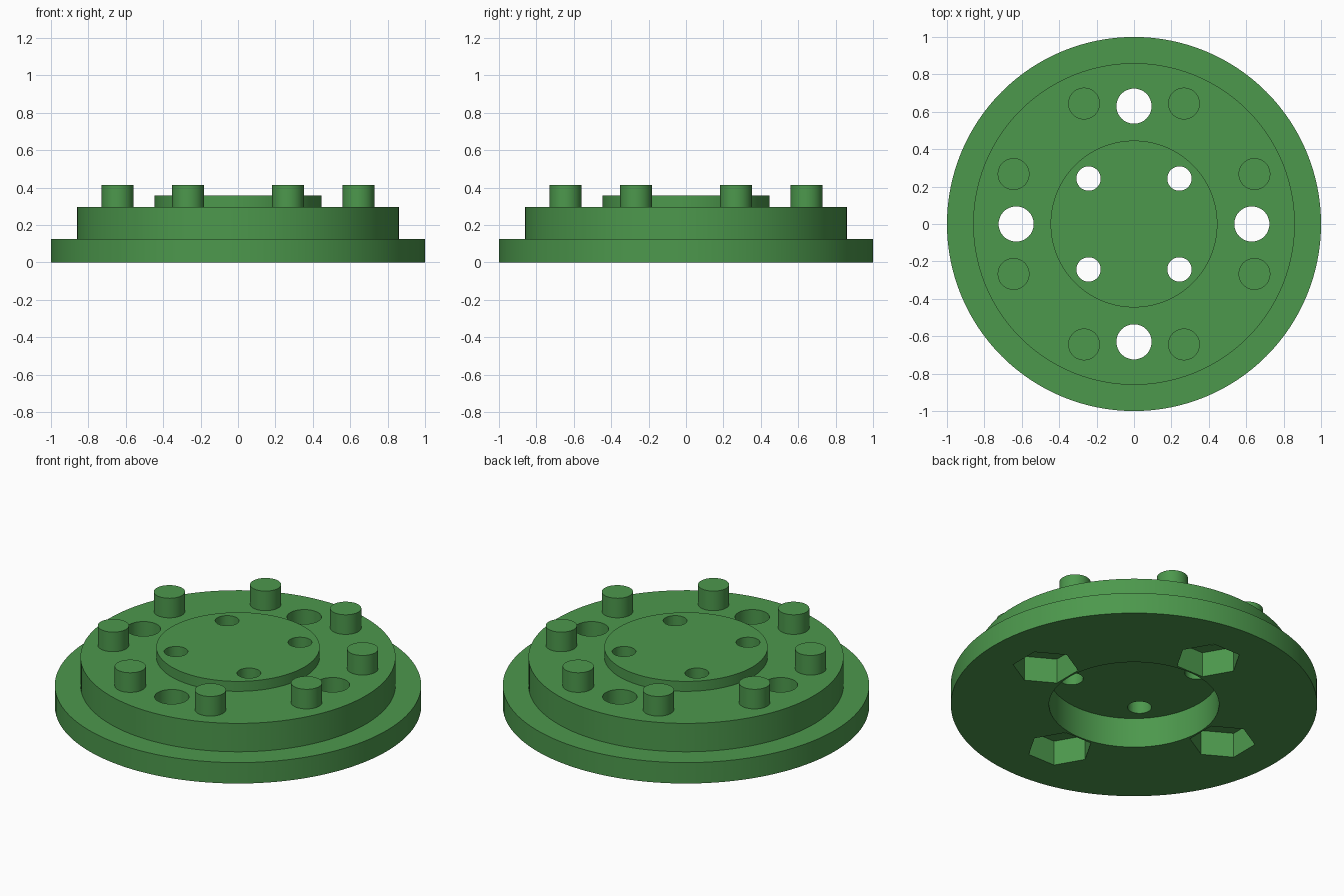
import bpy, bmesh, math
from mathutils import Matrix, Vector

if "Cube" in bpy.data.objects:
    bpy.data.objects.remove(bpy.data.objects["Cube"])

SEGMENTS = 128

green = bpy.data.materials.new("green")
green.diffuse_color = (0.073, 0.315, 0.073, 1)
green.use_nodes = True
green.node_tree.nodes["Principled BSDF"].inputs["Base Color"].default_value = green.diffuse_color


def finish(name, bm):
    """Turn a bmesh into a named green object."""
    bmesh.ops.recalc_face_normals(bm, faces=bm.faces)
    mesh = bpy.data.meshes.new(name)
    bm.to_mesh(mesh)
    bm.free()
    mesh.materials.append(green)
    obj = bpy.data.objects.new(name, mesh)
    bpy.context.collection.objects.link(obj)
    return obj


def prisms(name, spots, radius, z0, z1, sides):
    """Upright prisms; each spot is (x, y, turn)."""
    bm = bmesh.new()
    for x, y, turn in spots:
        place = Matrix.Translation((x, y, (z0 + z1) / 2)) @ Matrix.Rotation(turn, 4, 'Z')
        # aim the first corner along the local x axis
        part = bmesh.ops.create_cone(bm, cap_ends=True, segments=sides, radius1=radius,
                                     radius2=radius, depth=z1 - z0)["verts"]
        corner = math.atan2(part[0].co.y, part[0].co.x)
        bmesh.ops.transform(bm, matrix=place @ Matrix.Rotation(-corner, 4, 'Z'), verts=part)
    return finish(name, bm)


def smooth(obj):
    bpy.ops.object.select_all(action='DESELECT')
    obj.select_set(True)
    bpy.context.view_layer.objects.active = obj
    bpy.ops.object.shade_smooth_by_angle(angle=math.radians(30))


# Stepped disc with a round recess underneath
profile = [(0, 0.18), (0.464, 0.18), (0.464, 0), (1, 0), (1, 0.126), (0.86, 0.126),
           (0.86, 0.297), (0.446, 0.297), (0.446, 0.357), (0, 0.357)]
bm = bmesh.new()
points = [bm.verts.new((r, 0, z)) for r, z in profile]
edges = [bm.edges.new(pair) for pair in zip(points, points[1:])]
bmesh.ops.spin(bm, geom=points + edges, cent=(0, 0, 0), axis=(0, 0, 1),
               angle=math.tau, steps=SEGMENTS, use_merge=False)
bmesh.ops.remove_doubles(bm, verts=bm.verts, dist=1e-4)
# merge each flat ring cap into clean faces at the centre
bmesh.ops.dissolve_degenerate(bm, dist=1e-5, edges=bm.edges)
disc = finish("stepped_disc", bm)

# Bolt holes, nut pockets and hub holes
quarter = [i * math.pi / 2 for i in range(4)]
bolts = [(0.63 * math.cos(a), 0.63 * math.sin(a), a + math.pi / 2) for a in quarter]
hub = [(sx * 0.243, sy * 0.243, 0) for sx in (-1, 1) for sy in (-1, 1)]
cutters = [
    prisms("bolt_hole_cutter", bolts, 0.094, -0.1, 0.6, 48),
    prisms("nut_pocket_cutter", bolts, 0.18, -0.1, 0.15, 6),
    prisms("hub_hole_cutter", hub, 0.065, -0.1, 0.6, 48),
]
bpy.context.view_layer.objects.active = disc
for cutter in cutters:
    cut = disc.modifiers.new(cutter.name, 'BOOLEAN')
    cut.operation = 'DIFFERENCE'
    cut.solver = 'EXACT'
    cut.object = cutter
    bpy.ops.object.modifier_apply(modifier=cut.name)
    bpy.data.objects.remove(cutter)
smooth(disc)

# Eight pegs standing on the middle step
peg_spots = [(sx * x, sy * y, 0) for x, y in ((0.644, 0.267), (0.267, 0.644))
             for sx in (-1, 1) for sy in (-1, 1)]
smooth(prisms("pegs", peg_spots, 0.085, 0.297, 0.415, 48))
